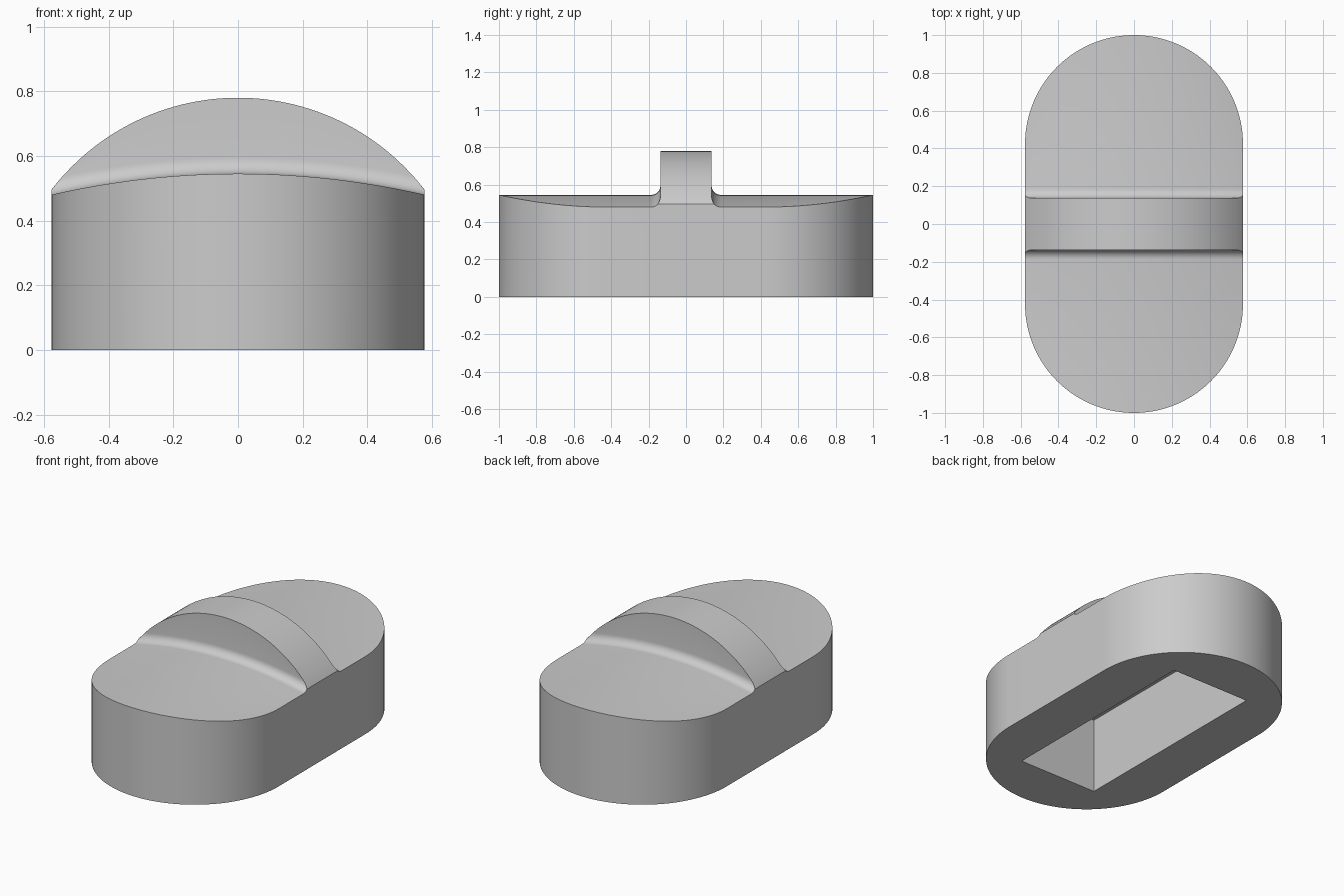
import bpy, bmesh, math

cube = bpy.data.objects.get("Cube")
if cube:
    bpy.data.objects.remove(cube, do_unlink=True)

HALF_W, STRAIGHT = 0.577, 0.423      # rounded ends: radius and centre offset
RIDGE, FILLET = 0.137, 0.05          # ridge half thickness and base fillet
COLUMNS, STEPS = 72, 8

grey = bpy.data.materials.new("plain grey")
grey.use_nodes = True
colour = (0.6, 0.6, 0.6, 1)
grey.diffuse_color = colour
grey.node_tree.nodes["Principled BSDF"].inputs["Base Color"].default_value = colour


def arc_height(x, crown, edge):
    """Height at x of a circular arc with the given crown and edge heights."""
    sag = crown - edge
    radius = (HALF_W ** 2 + sag ** 2) / (2 * sag)
    return crown - radius + math.sqrt(radius ** 2 - x ** 2)


def section(angle):
    """Lengthwise outline of the knob at one position across its width."""
    x = -HALF_W * math.cos(angle)
    end = STRAIGHT + HALF_W * math.sin(angle)
    deck = arc_height(x, 0.545, 0.48)
    crest = arc_height(x, 0.78, 0.495)
    sweep = math.acos(1 - min(FILLET, crest - deck) / FILLET)
    half = [(end, 0), (end, deck)]
    for i in range(STEPS + 1):
        t = sweep * i / STEPS
        half.append((RIDGE + FILLET * (1 - math.sin(t)),
                     deck + FILLET * (1 - math.cos(t))))
    half.append((half[-1][0], max(crest, half[-1][1] + 0.0005)))
    outline = half + [(-y, z) for y, z in reversed(half)]
    return [(x, y, z) for y, z in outline]


# Knob body with crosswise grip ridge, lofted across its width
bm = bmesh.new()
rings = [[bm.verts.new(p) for p in section(math.pi * i / COLUMNS)]
         for i in range(COLUMNS + 1)]
for a, b in zip(rings, rings[1:]):
    for i in range(len(a)):
        j = (i + 1) % len(a)
        bm.faces.new((a[i], a[j], b[j], b[i]))
bm.faces.new(rings[0])
bm.faces.new(rings[-1])
bmesh.ops.recalc_face_normals(bm, faces=bm.faces)
mesh = bpy.data.meshes.new("knob_body")
bm.to_mesh(mesh)
bm.free()
mesh.materials.append(grey)
body = bpy.data.objects.new("knob_body", mesh)
bpy.context.collection.objects.link(body)

# Rectangular pocket cut up into the underside
bpy.ops.mesh.primitive_cube_add(size=1, location=(0, 0, 0.185))
cutter = bpy.context.object
cutter.name = "pocket_cutter"
cutter.scale = (0.54, 1.36, 0.57)
cutter.hide_render = True
cutter.data.materials.append(grey)
cut = body.modifiers.new("pocket", 'BOOLEAN')
cut.operation = 'DIFFERENCE'
cut.solver = 'EXACT'
cut.object = cutter

bpy.ops.object.select_all(action='DESELECT')
body.select_set(True)
bpy.context.view_layer.objects.active = body
bpy.ops.object.modifier_apply(modifier=cut.name)
bpy.data.objects.remove(cutter, do_unlink=True)
bpy.ops.object.shade_smooth_by_angle(angle=math.radians(30))
